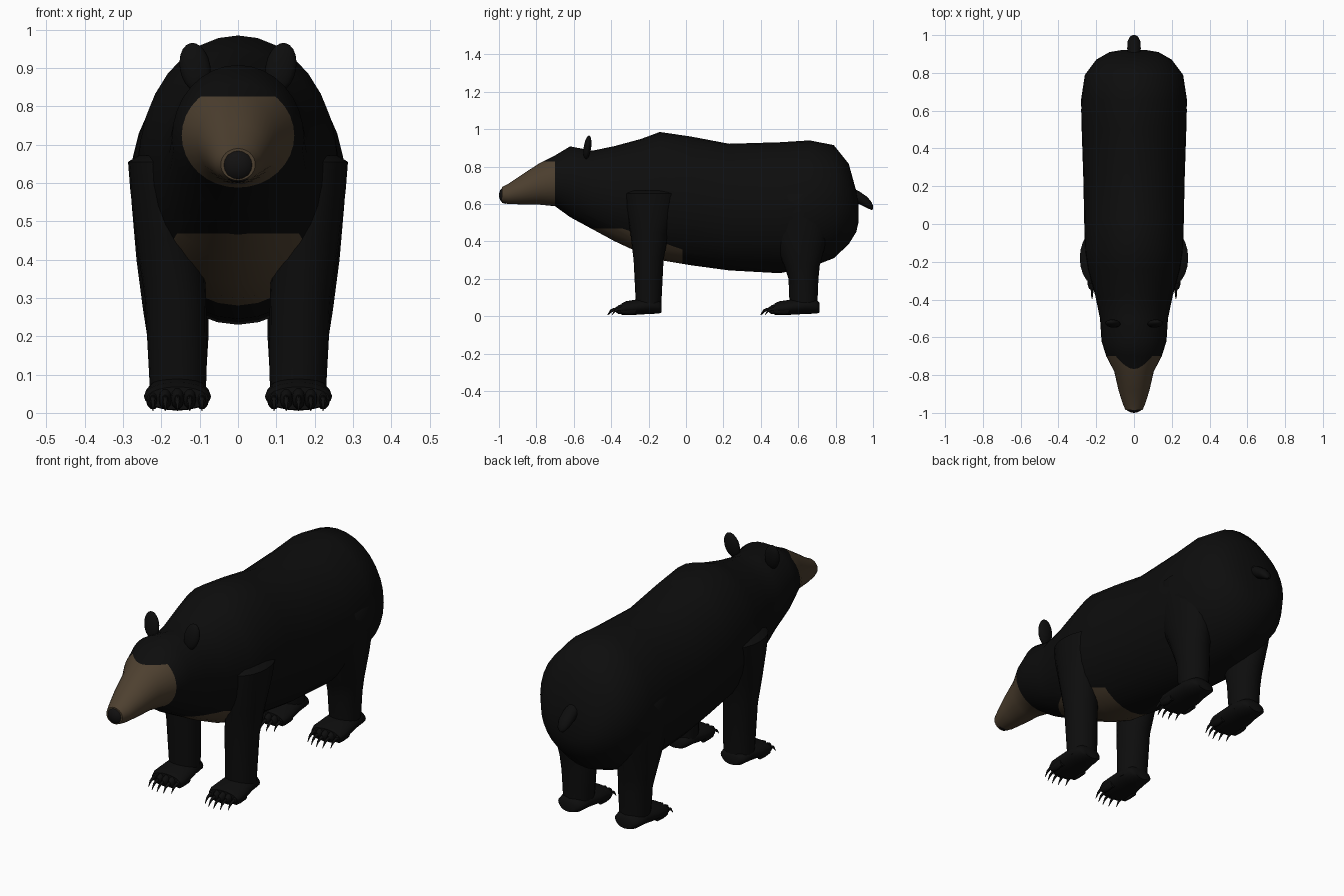
import bpy, bmesh, math
from mathutils import Vector

cube = bpy.data.objects.get("Cube")
if cube:
    bpy.data.objects.remove(cube)


def material(name, rgb):
    m = bpy.data.materials.new(name)
    m.use_nodes = True
    m.diffuse_color = (*rgb, 1)
    m.node_tree.nodes["Principled BSDF"].inputs["Base Color"].default_value = (*rgb, 1)
    return m


FUR = material("black fur", (0.004, 0.004, 0.004))
TAN = material("tan fur", (0.075, 0.051, 0.029))
NOSE = material("nose grey", (0.006, 0.0055, 0.0055))
CLAW = material("claw black", (0.005, 0.005, 0.005))


def finish(name, bm, mats):
    bmesh.ops.recalc_face_normals(bm, faces=bm.faces)
    me = bpy.data.meshes.new(name)
    bm.to_mesh(me)
    bm.free()
    ob = bpy.data.objects.new(name, me)
    bpy.context.collection.objects.link(ob)
    for m in mats:
        me.materials.append(m)
    bpy.ops.object.select_all(action='DESELECT')
    ob.select_set(True)
    bpy.context.view_layer.objects.active = ob
    bpy.ops.object.shade_smooth_by_angle(angle=math.radians(50))
    return ob


def skin(rings, n):
    """Join elliptical rings given as (centre, first half axis, second half axis)."""
    bm = bmesh.new()
    loops = []
    for c, u, v in rings:
        angles = [2 * math.pi * i / n for i in range(n)]
        loops.append([bm.verts.new(c + u * math.cos(a) + v * math.sin(a)) for a in angles])
    for a, b in zip(loops, loops[1:]):
        for i in range(n):
            j = (i + 1) % n
            bm.faces.new((a[i], a[j], b[j], b[i]))
    bm.faces.new(loops[0])
    bm.faces.new(loops[-1])
    return bm


def along_y(sections, n, x=0, y=0):
    """Sections: y, half width, top, bottom."""
    return skin([(Vector((x, y + s, (t + b) / 2)), Vector((w, 0, 0)), Vector((0, 0, (t - b) / 2)))
                 for s, w, t, b in sections], n)


def along_z(sections, n, side):
    """Sections: z, centre x, centre y, half width, half depth."""
    return skin([(Vector((side * x, y, z)), Vector((w, 0, 0)), Vector((0, d, 0)))
                 for z, x, y, w, d in sections], n)


def ellipsoid(name, centre, radii, mat):
    bm = bmesh.new()
    bmesh.ops.create_uvsphere(bm, u_segments=16, v_segments=10, radius=1)
    bmesh.ops.scale(bm, vec=radii, verts=bm.verts)
    bmesh.ops.translate(bm, vec=centre, verts=bm.verts)
    return finish(name, bm, [mat])


# Body, neck and head in one skin
body = along_y([
    (-.985, .045, .69, .607), (-.95, .06, .708, .6), (-.88, .082, .755, .598),
    (-.78, .105, .82, .596), (-.70, .147, .86, .588), (-.62, .172, .908, .53),
    (-.5, .18, .885, .465), (-.38, .205, .91, .40), (-.24, .245, .948, .335),
    (-.14, .26, .985, .30), (.03, .264, .96, .272), (.23, .268, .922, .245),
    (.5, .277, .93, .23), (.66, .28, .94, .26), (.79, .26, .915, .31),
    (.87, .2, .815, .385), (.91, .13, .67, .45), (.922, .06, .6, .5)], 32)


def cut(bm, test, point, normal):
    faces = [f for f in bm.faces if test(f.calc_center_median())]
    geom = set(faces)
    for f in faces:
        geom.update(f.edges)
        geom.update(f.verts)
    bmesh.ops.bisect_plane(bm, geom=list(geom), plane_co=point, plane_no=normal)


# Clean colour borders on the face and chest
def on_chest(c):
    return -.56 < c.y < .05 and c.z < .65


slope_point, slope_normal = Vector((0, -.3, .455)), Vector((0, .35, 1))
cut(body, lambda c: c.y < -.70, (0, 0, .826), (0, 0, 1))
cut(body, on_chest, (0, 0, .468), (0, 0, 1))
cut(body, on_chest, slope_point, slope_normal)
cut(body, on_chest, (0, -.02, 0), (0, 1, 0))
for f in body.faces:
    c = f.calc_center_median()
    muzzle = c.y < -.70 and c.z < .826
    chest = (-.56 < c.y < -.02 and c.z < .468
             and (c - slope_point).dot(slope_normal) < 0)
    f.material_index = int(muzzle or chest)
finish("body", body, [FUR, TAN])

ellipsoid("nose", (0, -.963, .647), (.047, .037, .046), NOSE)

# Tail
finish("tail", along_y([(.88, .03, .69, .62), (.93, .036, .665, .598), (.97, .033, .637, .577),
                        (.992, .022, .61, .568), (1, .006, .59, .572)], 12), [FUR])

# Leg and paw profiles
front_leg = [(.04, .157, -.2, .072, .066), (.1, .157, -.2, .075, .07), (.3, .163, -.2, .08, .08),
             (.45, .178, -.195, .088, .103), (.58, .194, -.185, .087, .135),
             (.655, .2, -.18, .087, .145), (.672, .185, -.18, .075, .125)]
hind_leg = [(.04, .157, .632, .07, .07), (.1, .157, .628, .074, .076), (.2, .157, .628, .08, .08),
            (.27, .162, .62, .086, .095), (.4, .175, .61, .09, .14), (.55, .19, .6, .088, .175),
            (.65, .197, .6, .083, .16), (.69, .18, .59, .06, .11)]
paw = [(0, .045, .07, .02), (-.015, .066, .088, .014), (-.07, .076, .102, .012),
       (-.13, .085, .09, .008), (-.19, .088, .08, .006), (-.215, .08, .068, .008)]
toe = [(.05, .017, .068, .01), (.01, .019, .07, .008), (-.02, .016, .06, .01), (-.035, .008, .048, .02)]
claw = [(0, .007, .046, .028), (-.025, .0065, .045, .03), (-.045, .005, .035, .02),
        (-.06, .0015, .009, .005)]

for side, label in ((1, "left"), (-1, "right")):
    for part, leg, heel, stretch in (("front", front_leg, -.13, 1), ("hind", hind_leg, .715, 1.13)):
        finish(f"{label}_{part}_leg", along_z(leg, 20, side), [FUR])
        sections = [(s * stretch, w, t, b) for s, w, t, b in paw]
        finish(f"{label}_{part}_paw", along_y(sections, 20, side * .158, heel), [FUR])
        # Five toes in a gentle arc, each with a hooked claw
        for i in range(-2, 3):
            x = side * .158 + i * .032
            y = heel - .21 * stretch + .006 * i * i
            finish(f"{label}_{part}_toe_{i + 3}", along_y(toe, 10, x, y), [FUR])
            finish(f"{label}_{part}_claw_{i + 3}", along_y(claw, 8, x, y - .02), [CLAW])

    # Upright oval ear
    ear = ellipsoid(f"{label}_ear", (0, 0, 0), (.04, .02, .065), FUR)
    ear.location = (side * .112, -.527, .902)
    ear.rotation_euler = (math.radians(-8), math.radians(side * 10), 0)
